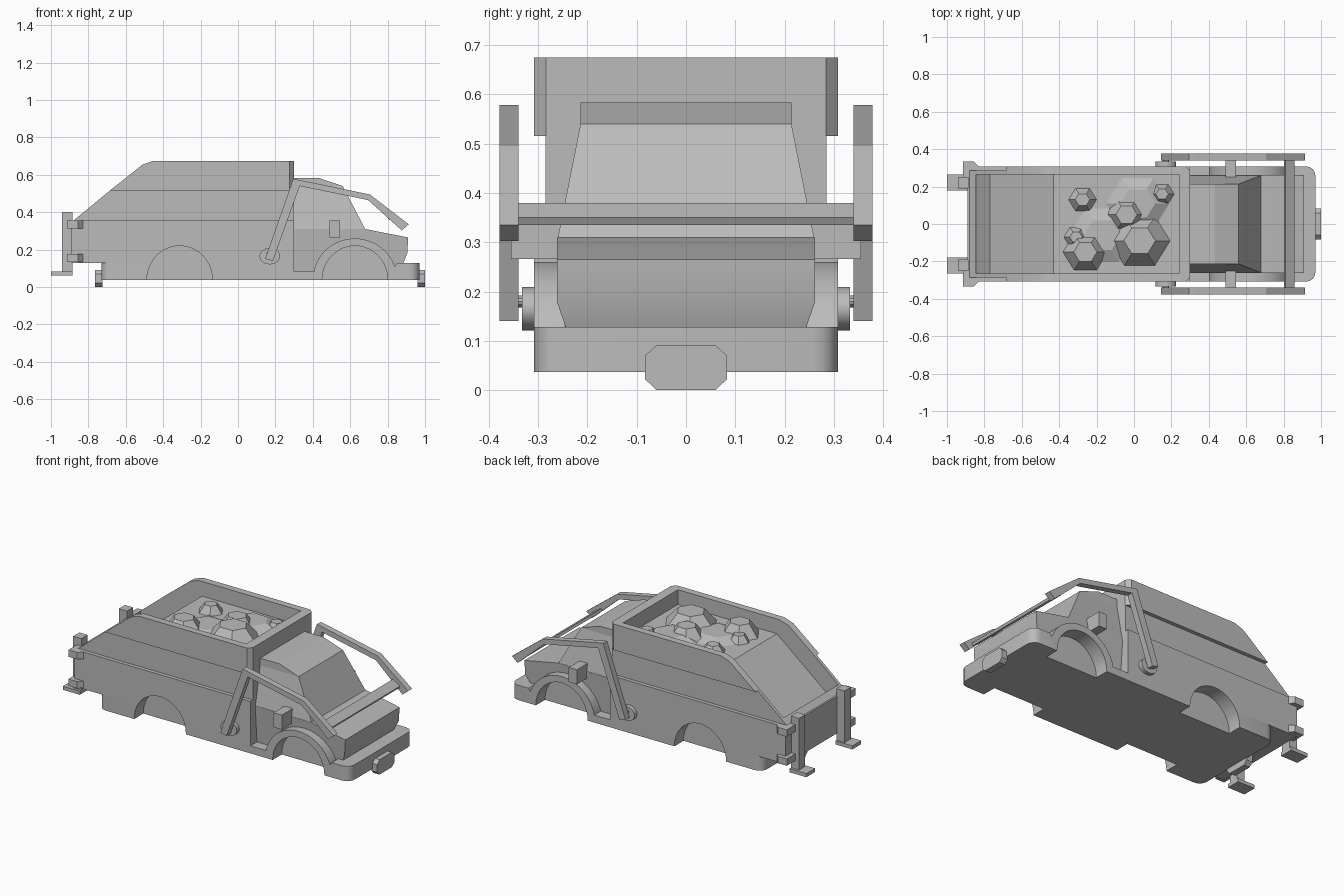
import bpy, bmesh, math

cube = bpy.data.objects.get("Cube")
if cube:
    bpy.data.objects.remove(cube, do_unlink=True)

grey = bpy.data.materials.new("plain_grey")
grey.diffuse_color = (0.5, 0.5, 0.5, 1)
grey.use_nodes = True
grey.node_tree.nodes["Principled BSDF"].inputs["Base Color"].default_value = (0.5, 0.5, 0.5, 1)


def activate(ob):
    bpy.ops.object.select_all(action='DESELECT')
    ob.select_set(True)
    bpy.context.view_layer.objects.active = ob


def finish(name, bm, smooth=False):
    bmesh.ops.recalc_face_normals(bm, faces=bm.faces)
    me = bpy.data.meshes.new(name)
    bm.to_mesh(me)
    bm.free()
    me.materials.append(grey)
    ob = bpy.data.objects.new(name, me)
    bpy.context.collection.objects.link(ob)
    if smooth:
        activate(ob)
        bpy.ops.object.shade_smooth_by_angle(angle=math.radians(30))
    return ob


def prism(name, pts, lo, hi, ends=(), offset=0.03, segments=1, smooth=False):
    """Extrude an xz profile along y; lo and hi may depend on z.
    Upright corner edges at the x values in ends are bevelled."""
    bm = bmesh.new()
    at = lambda w, z: w(z) if callable(w) else w
    a = [bm.verts.new((x, at(lo, z), z)) for x, z in pts]
    b = [bm.verts.new((x, at(hi, z), z)) for x, z in pts]
    bm.faces.new(a)
    bm.faces.new(b[::-1])
    for i in range(len(pts)):
        j = (i + 1) % len(pts)
        bm.faces.new((a[i], b[i], b[j], a[j]))
    bmesh.ops.recalc_face_normals(bm, faces=bm.faces)
    corners = [e for e in bm.edges for x in ends
               if all(abs(v.co.x - x) < 1e-4 for v in e.verts)
               and abs(e.verts[0].co.y - e.verts[1].co.y) < 1e-4]
    if corners:
        bmesh.ops.bevel(bm, geom=corners, offset=offset, segments=segments,
                        profile=0.5, affect='EDGES')
    return finish(name, bm, smooth)


def rect(x0, x1, z0, z1):
    return [(x0, z0), (x1, z0), (x1, z1), (x0, z1)]


def arc(cx, cz, rx, rz, a0, a1, n):
    return [(cx + rx * math.cos(math.radians(a0 + (a1 - a0) * i / n)),
             cz + rz * math.sin(math.radians(a0 + (a1 - a0) * i / n))) for i in range(n + 1)]


def ellipse(cx, cz, rx, rz, n=24):
    return arc(cx, cz, rx, rz, 0, 360, n)[:-1]


def cut(ob, cutters):
    activate(ob)
    for c in cutters:
        m = ob.modifiers.new("cut", 'BOOLEAN')
        m.operation, m.solver, m.object = 'DIFFERENCE', 'EXACT', c
        bpy.ops.object.modifier_apply(modifier=m.name)
    bpy.ops.object.shade_smooth_by_angle(angle=math.radians(30))


# lower skirt with rounded bumper ends
skirt = prism("lower_skirt", [(-0.73, 0.037), (0.97, 0.037), (0.97, 0.128), (0.85, 0.128),
                              (0.82, 0.083), (0.3, 0.083), (0.3, 0.128), (-0.73, 0.128)],
              -0.308, 0.308, ends=(-0.73, 0.97), offset=0.05, segments=4)

# cargo body: lower box, recessed band, overhanging upper rim
bed_base = prism("bed_base", rect(-0.89, 0.3, 0.128, 0.355), -0.308, 0.308)
bed_band = prism("bed_band", [(-0.88, 0.355), (0.3, 0.355), (0.3, 0.516), (-0.685, 0.516)], -0.285, 0.285)
bed_rim = prism("bed_rim", [(-0.685, 0.516), (0.3, 0.516), (0.3, 0.675), (-0.45, 0.675), (-0.51, 0.655)],
                -0.308, 0.308, ends=(0.3,), offset=0.024)

# cab: lower block with hood, tapered glasshouse, flat-sided roof
nose = lambda z: 0.245 + 0.017 * min(1, max(0, (z - 0.13) / 0.05))
cab_base = prism("cab_and_hood", [(0.3, 0.083), (0.87, 0.083), (0.885, 0.13), (0.905, 0.18),
                                  (0.91, 0.265), (0.68, 0.31), (0.3, 0.31)],
                 lambda z: -nose(z), nose)
taper = lambda z: 0.26 - 0.046 * (z - 0.31) / 0.23
prism("cab_windows", [(0.3, 0.31), (0.68, 0.31), (0.56, 0.54), (0.3, 0.54)], lambda z: -taper(z), taper)
prism("cab_roof", [(0.3, 0.54), (0.56, 0.54), (0.43, 0.584), (0.3, 0.584)], -0.214, 0.214)

# cargo hollow and wheel wells
hollow = prism("hollow_cutter", [(-0.845, 0.361), (-0.77, 0.31), (-0.43, 0.585), (0.24, 0.585),
                                 (0.24, 0.8), (-0.845, 0.8)], -0.265, 0.265)
wells = {}
for key, x in (("rear", -0.312), ("front", 0.625)):
    wells[key] = [prism(key + "_well_cutter", ellipse(x, 0.04, 0.175, 0.18, 40),
                        min(s * 0.22, s * 0.4), max(s * 0.22, s * 0.4)) for s in (-1, 1)]
cut(skirt, wells["rear"] + wells["front"])
cut(bed_base, wells["rear"] + [hollow])
cut(bed_band, [hollow])
cut(bed_rim, [hollow])
cut(cab_base, wells["front"])
for c in wells["rear"] + wells["front"] + [hollow]:
    bpy.data.objects.remove(c, do_unlink=True)

# paired side parts
for s, side in ((1, "left"), (-1, "right")):
    def pair(name, pts, y0, y1, **options):
        prism(side + "_" + name, pts, min(s * y0, s * y1), max(s * y0, s * y1), **options)

    pair("front_fender", arc(0.625, 0.04, 0.225, 0.22, 0, 180, 20)
         + arc(0.625, 0.04, 0.175, 0.18, 180, 0, 20), 0.23, 0.308, smooth=True)
    pair("side_box", rect(0.49, 0.545, 0.266, 0.355), 0.22, 0.355)
    pair("arm_hub", ellipse(0.17, 0.165, 0.055, 0.044), 0.3, 0.333, smooth=True)
    pair("arm_pin", ellipse(0.17, 0.18, 0.018, 0.012, 12), 0.33, 0.342, smooth=True)
    # bent lifting arm
    pair("arm", [(0.145, 0.15), (0.187, 0.14), (0.33, 0.54), (0.695, 0.465), (0.875, 0.303),
                 (0.913, 0.335), (0.705, 0.495), (0.325, 0.573), (0.295, 0.578)], 0.34, 0.378)
    # rear supports
    pair("rear_post", rect(-0.94, -0.885, 0.065, 0.4), 0.19, 0.25)
    pair("rear_foot", rect(-1.0, -0.885, 0.062, 0.084), 0.18, 0.265)
    for z in (0.135, 0.313):
        pair("rear_bracket", rect(-0.915, -0.83, z, z + 0.042), 0.25, 0.333, ends=(-0.83,), offset=0.025)

prism("arm_crossbar", [(0.81, 0.38), (0.858, 0.35), (0.85, 0.335), (0.803, 0.365)], -0.345, 0.345)

# eight-sided plates on both ends
for name, x0, x1 in (("front_plate", 0.96, 1.0), ("rear_plate", -0.765, -0.725)):
    bm = bmesh.new()
    outline = [(0.06, 0.0), (0.083, 0.022), (0.083, 0.07), (0.06, 0.091)]
    outline += [(-y, z) for y, z in reversed(outline)]
    f = bm.faces.new([bm.verts.new((x0, y, z)) for y, z in outline])
    ext = bmesh.ops.extrude_face_region(bm, geom=[f])["geom"]
    bmesh.ops.translate(bm, vec=(x1 - x0, 0, 0), verts=[v for v in ext if isinstance(v, bmesh.types.BMVert)])
    finish(name, bm)


# six-sided rocks and the low heaps under them
def rock(name, x, y, z, r, h):
    bm = bmesh.new()
    rings = [[bm.verts.new((x + k * r * math.cos(math.pi * i / 3), y + 0.93 * k * r * math.sin(math.pi * i / 3),
                            z + h * t)) for i in range(6)]
             for k, t in ((0.55, -0.85), (1, 0), (0.52, 0.85))]
    bm.faces.new(rings[0])
    bm.faces.new(rings[-1])
    for a, b in zip(rings, rings[1:]):
        for i in range(6):
            j = (i + 1) % 6
            bm.faces.new((a[i], a[j], b[j], b[i]))
    finish(name, bm)


rock("cargo_heap_1", 0.02, 0.11, 0.58, 0.18, 0.05)
rock("cargo_heap_2", -0.17, -0.06, 0.58, 0.19, 0.04)
for i, (x, y, r) in enumerate([(-0.275, 0.13, 0.075), (0.15, 0.16, 0.065), (-0.04, 0.05, 0.11),
                               (0.03, -0.09, 0.163), (-0.31, -0.07, 0.065), (-0.26, -0.15, 0.12)]):
    rock("rock_%d" % (i + 1), x, y, 0.585, r, min(r * 0.75, 0.1))
